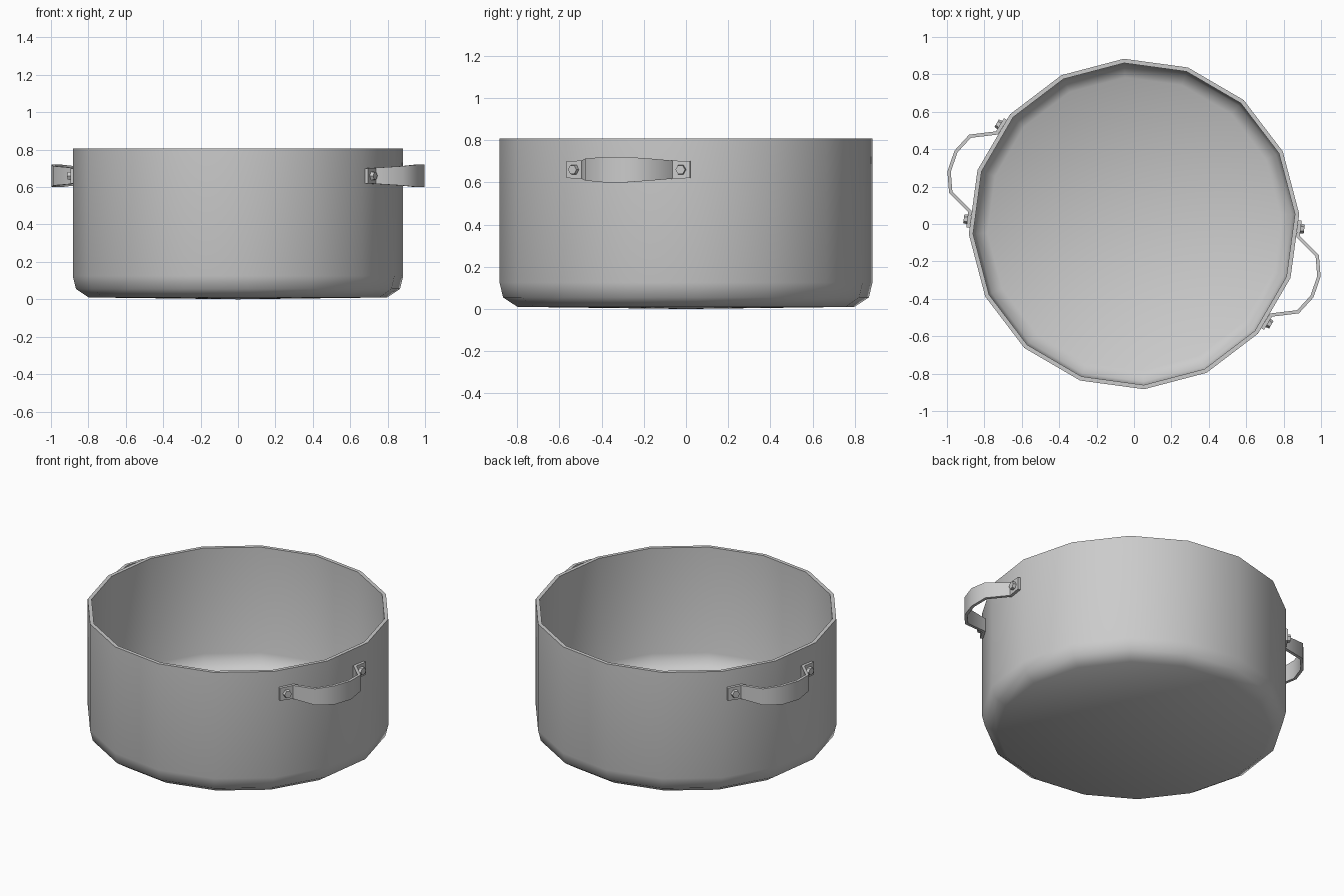
import bpy, bmesh, math
from mathutils import Vector, Matrix

if "Cube" in bpy.data.objects:
    bpy.data.objects.remove(bpy.data.objects["Cube"])

SIDES = 16
TURN = math.radians(-19)      # direction of the right-hand handle
HANDLE_Z = 0.66


def finish(bm, name, angle=50):
    bmesh.ops.recalc_face_normals(bm, faces=bm.faces[:])
    me = bpy.data.meshes.new(name)
    bm.to_mesh(me)
    bm.free()
    ob = bpy.data.objects.new(name, me)
    bpy.context.collection.objects.link(ob)
    bpy.ops.object.select_all(action='DESELECT')
    ob.select_set(True)
    bpy.context.view_layer.objects.active = ob
    bpy.ops.object.shade_smooth_by_angle(angle=math.radians(angle))
    return ob


# Pot body: one closed profile turned around z
profile = [(0.80, 0.01), (0.868, 0.055), (0.885, 0.125), (0.885, 0.807),
           (0.862, 0.807), (0.862, 0.13), (0.845, 0.07), (0.785, 0.03)]
bm = bmesh.new()
rings = []
for r, z in profile:
    rings.append([bm.verts.new((r * math.cos(TURN + i * math.tau / SIDES),
                                r * math.sin(TURN + i * math.tau / SIDES), z))
                  for i in range(SIDES)])
bottom = bm.verts.new((0, 0, 0))
floor = bm.verts.new((0, 0, 0.02))
for i in range(SIDES):
    j = (i + 1) % SIDES
    for a, b in zip(rings, rings[1:]):
        bm.faces.new((a[i], a[j], b[j], b[i]))
    bm.faces.new((bottom, rings[0][j], rings[0][i]))
    bm.faces.new((floor, rings[-1][i], rings[-1][j]))
finish(bm, "pot_body")


def make_handle(name, rot):
    # Bent strap: (outward, sideways, half height), mirrored sideways
    half = [(0.833, 0.307, 0.04), (0.851, 0.222, 0.043), (0.982, 0.158, 0.052),
            (1.026, 0.057, 0.06)]
    path = half + [(u, -t, h) for u, t, h in reversed(half)]
    pts = [Vector((u, t)) for u, t, h in path]
    bm = bmesh.new()
    secs = []
    for k, p in enumerate(pts):
        d1 = (p - pts[k - 1]).normalized() if k else (pts[1] - p).normalized()
        d2 = (pts[k + 1] - p).normalized() if k < len(pts) - 1 else d1
        d = (d1 + d2).normalized()
        n = Vector((-d.y, d.x)) * 0.009 / max(d.dot(d1), 0.5)
        h = path[k][2]
        secs.append([bm.verts.new((p.x + s * n.x, p.y + s * n.y, HANDLE_Z + v * h))
                     for s, v in ((1, 1), (1, -1), (-1, -1), (-1, 1))])
    for a, b in zip(secs, secs[1:]):
        for i in range(4):
            j = (i + 1) % 4
            bm.faces.new((a[i], a[j], b[j], b[i]))
    bm.faces.new(secs[0])
    bm.faces.new(secs[-1])
    bm.transform(rot)
    finish(bm, name)


def make_bolt(name, rot, side):
    # Hexagonal bolt head on a facet of the wall
    a = side * math.pi / SIDES
    bm = bmesh.new()
    for r1, r2, depth in ((0.028, 0.023, 0.036),):
        bmesh.ops.create_cone(bm, cap_ends=True, segments=6, radius1=r1,
                              radius2=r2, depth=depth)
    bm.transform(rot @ Matrix.Translation((0.852, side * 0.267, HANDLE_Z))
                 @ Matrix.Rotation(a, 4, 'Z') @ Matrix.Rotation(math.pi / 2, 4, 'Y'))
    finish(bm, name, 30)


# Two handles, opposite each other
for label, extra in (("right", 0), ("left", math.pi)):
    rot = Matrix.Rotation(TURN + extra, 4, 'Z')
    make_handle(label + "_handle", rot)
    for end, side in (("back", 1), ("front", -1)):
        make_bolt(f"{label}_handle_bolt_{end}", rot, side)
